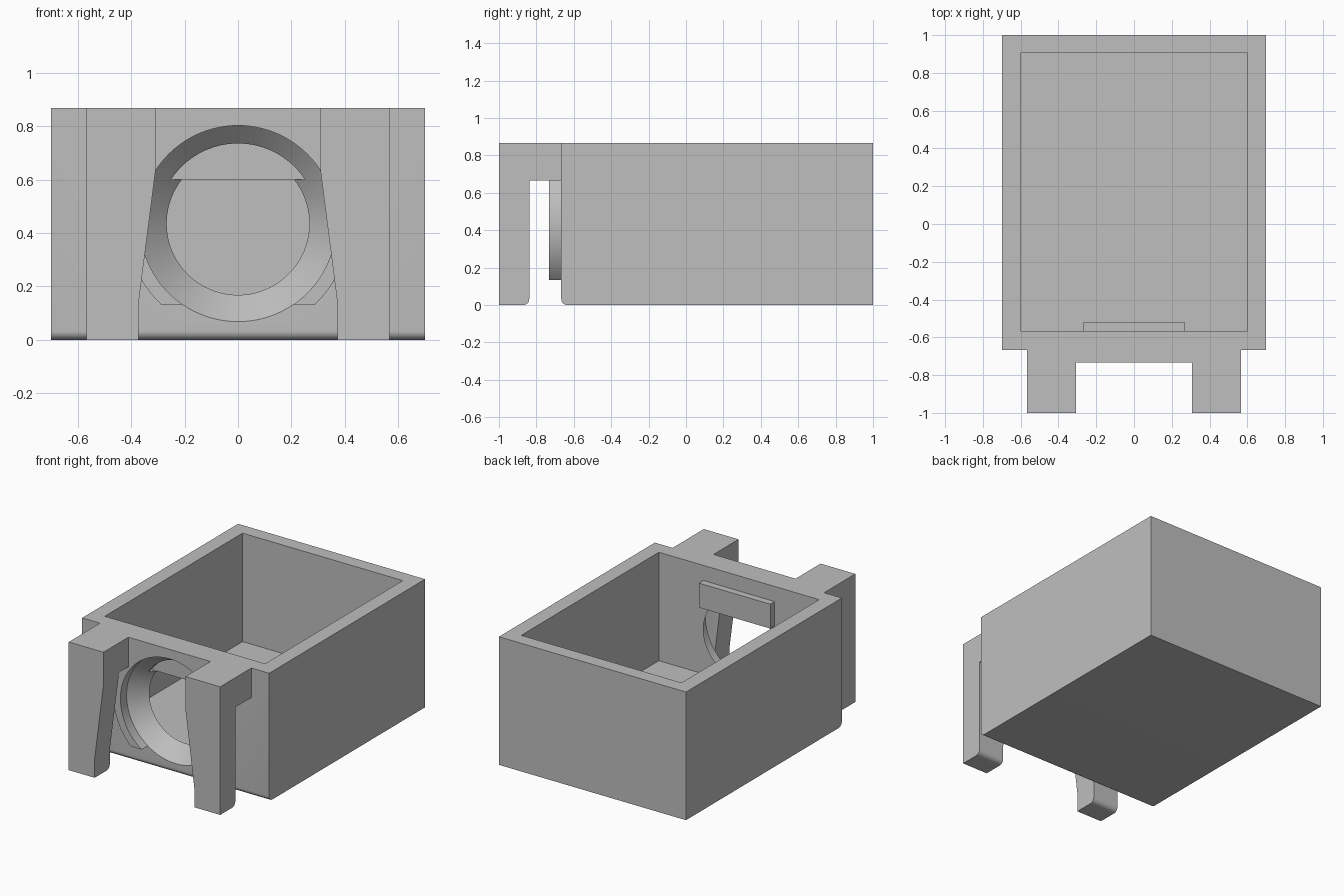
import bpy, bmesh, math
from mathutils import Vector

cube = bpy.data.objects.get("Cube")
if cube:
    bpy.data.objects.remove(cube, do_unlink=True)

grey = bpy.data.materials.new("plain_grey")
grey.use_nodes = True
GREY = (0.52, 0.52, 0.52, 1)
grey.diffuse_color = GREY
grey.node_tree.nodes["Principled BSDF"].inputs["Base Color"].default_value = GREY

HOLE_Z = 0.435
TOP = 0.867
FRONT = -0.667
COLLAR = -0.733
ARM_Z = 0.667
FLOOR = 0.133


def add_object(name, bm):
    bmesh.ops.recalc_face_normals(bm, faces=bm.faces[:])
    mesh = bpy.data.meshes.new(name)
    bm.to_mesh(mesh)
    bm.free()
    mesh.materials.append(grey)
    obj = bpy.data.objects.new(name, mesh)
    bpy.context.collection.objects.link(obj)
    return obj


def loft(name, rings):
    """Closed solid through matching rings of points."""
    bm = bmesh.new()
    loops = [[bm.verts.new(p) for p in ring] for ring in rings]
    for low, high in zip(loops, loops[1:]):
        for i in range(len(low)):
            j = (i + 1) % len(low)
            bm.faces.new((low[i], low[j], high[j], high[i]))
    bm.faces.new(loops[0][::-1])
    bm.faces.new(loops[-1])
    return add_object(name, bm)


def prism(name, profile, axis, start, end):
    """Extrude a profile along x (profile in y,z) or y (profile in x,z)."""
    place = (lambda t, a, b: (t, a, b)) if axis == "x" else (lambda t, a, b: (a, t, b))
    return loft(name, [[place(t, a, b) for a, b in profile] for t in (start, end)])


def box(name, x, y, z):
    return prism(name, [(x[0], z[0]), (x[1], z[0]), (x[1], z[1]), (x[0], z[1])], "y", *y)


def arc(cx, cy, r, start, end, steps):
    return [(cx + r * math.cos(a), cy + r * math.sin(a))
            for a in (start + (end - start) * i / steps for i in range(steps + 1))]


def boolean(obj, cutter, operation="DIFFERENCE"):
    """Combine for good, then discard the cutter."""
    mod = obj.modifiers.new("cut", "BOOLEAN")
    mod.operation, mod.object, mod.solver = operation, cutter, "EXACT"
    graph = bpy.context.evaluated_depsgraph_get()
    mesh = bpy.data.meshes.new_from_object(obj.evaluated_get(graph))
    obj.modifiers.clear()
    obj.data = mesh
    bpy.data.objects.remove(cutter, do_unlink=True)


def funnel():
    """Straight bore that narrows through the front wall."""
    stations = [(-0.8, 0.367), (FRONT, 0.367), (-0.567, 0.267), (-0.5, 0.267)]
    return loft("funnel_cutter", [
        [(x, y, z) for x, z in arc(0, HOLE_Z, r, 0, math.tau, 96)[:-1]]
        for y, r in stations])


# Open-topped case with a rounded lower front edge
R = 0.033
case_side = arc(FRONT + R, R, R, math.pi, 1.5 * math.pi, 8)
case_side += [(1, 0), (1, TOP), (FRONT, TOP)]
case = prism("case", case_side, "x", -0.7, 0.7)
boolean(case, box("cavity_cutter", (-0.6, 0.6), (-0.567, 0.905), (FLOOR, 1)))
boolean(case, funnel())

# Straight relief at the top of the hole, closed behind by the bar
BAR_Z = 0.6
half = math.acos((BAR_Z - HOLE_Z) / 0.3)
relief = arc(0, HOLE_Z, 0.3, math.pi / 2 - half, math.pi / 2 + half, 32)
boolean(case, prism("relief_cutter", relief, "y", -0.62, -0.55))
bar = box("inner_bar", (-0.267, 0.267), (-0.567, -0.52), (BAR_Z, 0.765))

# Collar: clipped disc below, full-width band above
RC = 0.418
low = math.asin((FLOOR - HOLE_Z) / RC)
high = math.asin((ARM_Z - HOLE_Z) / RC)
right = arc(0, HOLE_Z, RC, low, high, 24) + [(0.567, ARM_Z), (0.567, TOP)]
outline = right + [(-x, z) for x, z in reversed(right)]
collar = prism("hole_collar", outline, "y", COLLAR, FRONT)
boolean(collar, funnel())

# Hooked legs: side profile limited by a tapering front profile
BACK = -0.838
hook = [(-1, 0)] + arc(BACK - R, R, R, -math.pi / 2, 0, 8)
hook += [(BACK, ARM_Z), (COLLAR, ARM_Z), (COLLAR, TOP), (-1, TOP)]
legs = prism("front_legs", hook, "x", 0.2, 0.567)
taper = [(0.373, -0.1), (0.373, 0.13), (0.307, 0.645), (0.307, 1), (0.7, 1), (0.7, -0.1)]
boolean(legs, prism("taper_cutter", taper, "y", -1.2, -0.6), "INTERSECT")
legs.modifiers.new("mirror", "MIRROR").use_axis[0] = True

# Smooth the curved faces, keep edges sharp
parts = [case, bar, collar, legs]
for obj in parts:
    obj.select_set(True)
bpy.context.view_layer.objects.active = case
bpy.ops.object.shade_smooth_by_angle(angle=math.radians(30))
